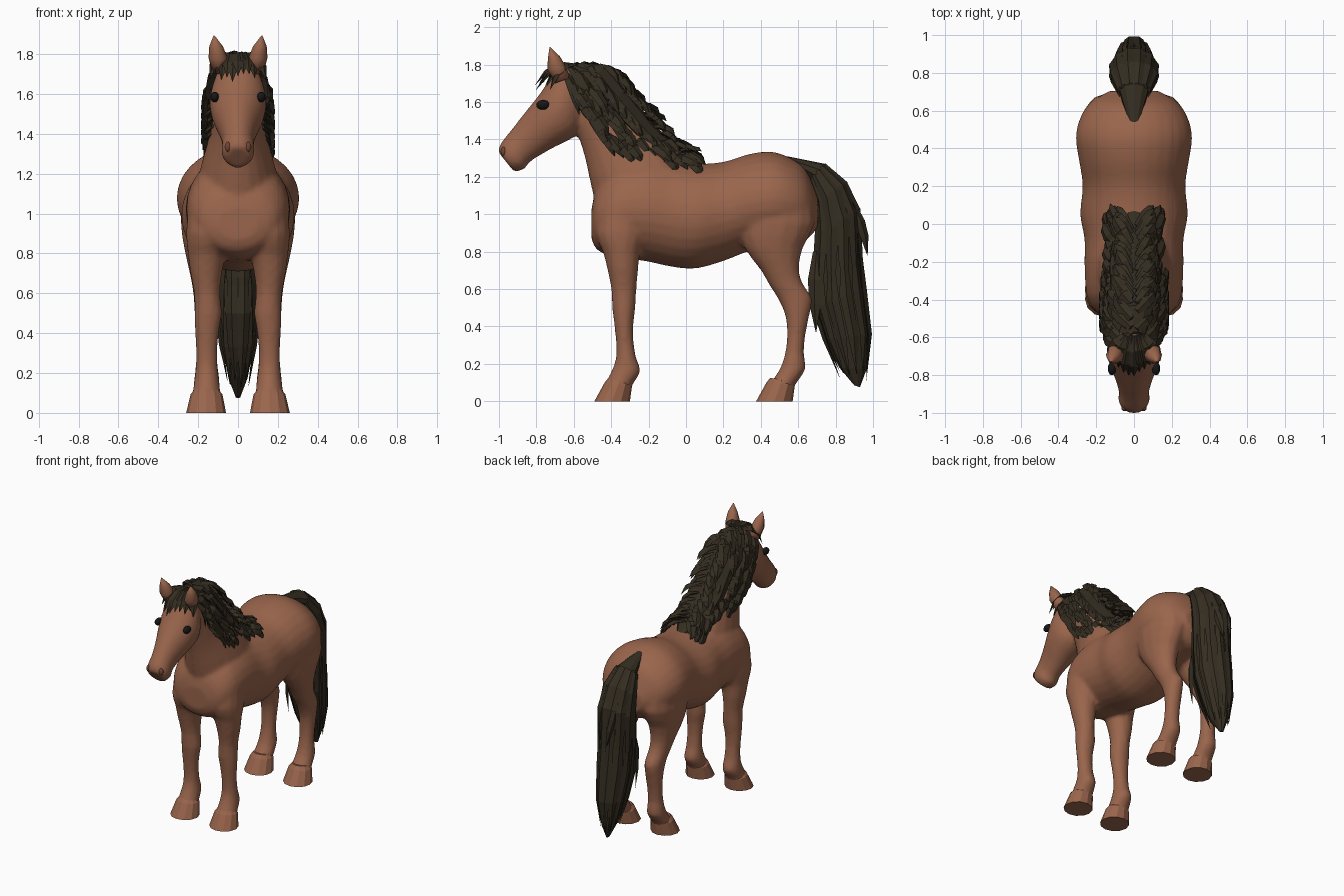
import bpy, bmesh, math, random
from mathutils import Vector

if "Cube" in bpy.data.objects:
    bpy.data.objects.remove(bpy.data.objects["Cube"])

random.seed(4)


def material(name, rgb):
    m = bpy.data.materials.new(name)
    m.diffuse_color = (*rgb, 1)
    m.use_nodes = True
    m.node_tree.nodes["Principled BSDF"].inputs["Base Color"].default_value = m.diffuse_color
    return m


COAT = material("chestnut_coat", (0.32, 0.13, 0.072))
HAIR = material("dark_hair", (0.034, 0.026, 0.015))
EYE = material("black_eye", (0.008, 0.008, 0.008))
NOSTRIL = material("dark_brown", (0.16, 0.06, 0.035))


def finish(bm, name, mat, smooth=True):
    bmesh.ops.recalc_face_normals(bm, faces=bm.faces[:])
    me = bpy.data.meshes.new(name)
    bm.to_mesh(me)
    bm.free()
    for p in me.polygons:
        p.use_smooth = smooth
    me.materials.append(mat)
    ob = bpy.data.objects.new(name, me)
    bpy.context.collection.objects.link(ob)
    return ob


def skin(bm, loops):
    """Bridge rings of points into a closed tube."""
    vs = [[bm.verts.new(p) for p in loop] for loop in loops]
    n = len(vs[0])
    for a, b in zip(vs, vs[1:]):
        for i in range(n):
            j = (i + 1) % n
            bm.faces.new((a[i], a[j], b[j], b[i]))
    bm.faces.new(vs[0][::-1])
    bm.faces.new(vs[-1])


def spline(rows, steps):
    """Catmull-Rom through rows of numbers."""
    out = []
    for i in range(len(rows) - 1):
        q = [rows[max(i - 1, 0)], rows[i], rows[i + 1], rows[min(i + 2, len(rows) - 1)]]
        for k in range(steps):
            t = k / steps
            out.append([0.5 * (2 * b + (c - a) * t + (2 * a - 5 * b + 4 * c - d) * t * t
                               + (3 * b - a - 3 * c + d) * t ** 3) for a, b, c, d in zip(*q)])
    return out + [list(rows[-1])]


def loft(bm, rows, sides=20, steps=1, mirror=1):
    """Rows: (y1, z1, y2, z2, half width, x centre); ends of the ring in the side plane."""
    loops = []
    for y1, z1, y2, z2, w, xc in spline(rows, steps):
        ring = []
        for k in range(sides):
            a = 2 * math.pi * k / sides
            c = math.cos(a) / 2
            ring.append(((xc + w * math.sin(a)) * mirror,
                         (y1 + y2) / 2 + c * (y1 - y2), (z1 + z2) / 2 + c * (z1 - z2)))
        loops.append(ring)
    skin(bm, loops)


def blade(bm, path, width, normal, thick=0.014):
    """Pointed lock of hair along a path, with a raised middle ridge."""
    path = [Vector(p) for p in path]
    side = (path[-1] - path[0]).cross(Vector(normal)).normalized()
    nrm = side.cross(path[-1] - path[0]).normalized()
    prof = (0.55, 1.0, 0.8, 0.04)
    skin(bm, [(p + side * width * f, p + nrm * thick * f, p - side * width * f, p - nrm * thick * f)
              for p, f in zip(path, prof)])


# Body parts fused into one continuous skin
bm = bmesh.new()
trunk = [(-.505, .87, 1.03, .10), (-.475, .81, 1.14, .19), (-.38, .77, 1.25, .25), (-.22, .75, 1.30, .262),
         (-.08, .72, 1.285, .262), (.05, .71, 1.27, .285), (.20, .75, 1.28, .272), (.33, .80, 1.32, .29),
         (.45, .82, 1.335, .308), (.55, .84, 1.305, .29), (.64, .86, 1.24, .235), (.705, .93, 1.10, .13)]
loft(bm, [(y, lo, y, hi, w, 0) for y, lo, hi, w in trunk], 28, 3)
neck = [(-.46, .95, .06, 1.20, .22, 0), (-.505, 1.14, -.06, 1.34, .185, 0), (-.54, 1.30, -.20, 1.50, .14, 0),
        (-.575, 1.42, -.34, 1.65, .115, 0), (-.61, 1.55, -.46, 1.76, .10, 0), (-.68, 1.68, -.56, 1.80, .085, 0)]
loft(bm, neck, 20, 3)
head = [(-.58, 1.80, -.52, 1.60, .08, 0), (-.66, 1.80, -.565, 1.45, .12, 0), (-.73, 1.72, -.61, 1.405, .143, 0),
        (-.785, 1.64, -.70, 1.36, .13, 0), (-.865, 1.54, -.78, 1.315, .098, 0),
        (-.935, 1.45, -.84, 1.275, .08, 0), (-.99, 1.38, -.865, 1.24, .084, 0), (-1.005, 1.335, -.92, 1.228, .062, 0)]
loft(bm, head, 20, 3)

# Leg rows: (z, front y, back y, half width, x centre)
front_leg = [(1.05, -.46, -.20, .10, .15), (.90, -.485, -.21, .112, .15), (.80, -.445, -.245, .098, .155),
             (.70, -.42, -.255, .08, .16), (.60, -.40, -.265, .066, .155), (.50, -.395, -.27, .07, .15),
             (.42, -.385, -.28, .062, .155), (.32, -.375, -.28, .054, .157), (.23, -.375, -.265, .056, .157),
             (.16, -.40, -.242, .064, .157), (.09, -.435, -.285, .072, .158), (.04, -.45, -.30, .08, .16)]
hind_leg = [(1.10, .28, .67, .13, .15), (.95, .27, .69, .132, .157), (.82, .31, .625, .105, .165),
            (.70, .40, .605, .078, .165), (.62, .445, .63, .068, .16), (.55, .49, .675, .064, .157),
            (.46, .53, .66, .06, .157), (.36, .54, .64, .054, .157), (.26, .53, .63, .054, .157),
            (.17, .50, .64, .064, .157), (.09, .445, .585, .072, .158), (.04, .42, .57, .08, .16)]
for s in (1, -1):
    for leg in (front_leg, hind_leg):
        loft(bm, [(f, z, b, z, w, x) for z, f, b, w, x in leg], 14, 2, s)
body = finish(bm, "body", COAT)
rm = body.modifiers.new("fuse", 'REMESH')
rm.mode = 'VOXEL'
rm.voxel_size = 0.014
rm.use_smooth_shade = True
sm = body.modifiers.new("soften", 'SMOOTH')
sm.factor = 0.5
sm.iterations = 5

# Hooves, ears, eyes and nostrils
for s, tag in ((1, "left"), (-1, "right")):
    for name, f, b in (("front_hoof", -.49, -.30), ("hind_hoof", .375, .57)):
        bm = bmesh.new()
        loft(bm, [(f, 0, b, 0, .10, .16), (f + .055, .10, b + .012, .085, .08, .158),
                  (f + .075, .125, b, .11, .06, .158)], 12, 1, s)
        finish(bm, f"{tag}_{name}", COAT, False)
    bm = bmesh.new()
    loft(bm, [(-.70, 1.70, -.62, 1.73, .035, .095), (-.742, 1.775, -.642, 1.79, .048, .10),
              (-.738, 1.835, -.675, 1.845, .034, .11), (-.73, 1.893, -.725, 1.893, .003, .12)], 8, 1, s)
    finish(bm, f"{tag}_ear", COAT)
    for name, pos, size, mat in (("eye", (.117, -.765, 1.585), (.022, .036, .026), EYE),
                                 ("nostril", (.05, -.975, 1.335), (.017, .016, .026), NOSTRIL)):
        bm = bmesh.new()
        bmesh.ops.create_uvsphere(bm, u_segments=12, v_segments=8, radius=1)
        for v in bm.verts:
            v.co = Vector((s * pos[0], pos[1], pos[2])) + Vector(v.co[i] * size[i] for i in range(3))
        finish(bm, f"{tag}_{name}", mat)

# Mane: padded crest covered with overlapping locks
bm = bmesh.new()
loft(bm, [(-.62, 1.76, -.57, 1.81, .06, 0), (-.53, 1.66, -.43, 1.80, .10, 0), (-.45, 1.54, -.32, 1.67, .125, 0),
          (-.31, 1.40, -.17, 1.48, .135, 0), (-.14, 1.27, 0, 1.31, .11, 0), (-.02, 1.25, .07, 1.27, .05, 0)], 10)
crest = spline([(-.60, 1.80), (-.43, 1.785), (-.33, 1.65), (-.18, 1.47), (-.02, 1.31)], 6)
N = len(crest) - 1
for i, (y, z) in enumerate(crest):
    t = i / N
    for s in (1, -1):
        for layer in range(4):
            if layer == 3 and not 0.2 < t < 0.75:
                continue
            off = 0.055 * layer * math.sin(math.pi * min(1, 0.1 + t * 0.9)) ** 0.8
            r = lambda k: random.uniform(-k, k)
            a = Vector((s * (.015 + .037 * layer), y - off + r(.015), z - off + r(.015)))
            d = Vector((s * (.085 - .015 * layer + r(.02)), .09 + .03 * t + r(.025),
                        -(.20 - .13 * t) + .05 * (layer == 0) + r(.03)))
            b = a + d
            b.x = s * min(abs(b.x), .165)
            n = Vector((s * (.5 + .3 * layer), .45, .5))
            bow = n.normalized() * .03
            blade(bm, [a, a.lerp(b, .35) + bow, a.lerp(b, .7) + bow * .8, b], .034, n)
finish(bm, "mane", HAIR, False)

# Forelock fanning over the brow
bm = bmesh.new()
for k in range(11):
    u = (k - 5) / 5
    a = Vector((u * .05, -.59, 1.80))
    b = Vector((u * .14, -.82 + .11 * abs(u) + random.uniform(-.02, .02), 1.685 + random.uniform(-.025, .025)))
    up = Vector((u * .01, -.01, .035))
    blade(bm, [a, a.lerp(b, .35) + up, a.lerp(b, .7) + up, b], .034, (u * .5, -.5, .8))
finish(bm, "forelock", HAIR, False)

# Tail: tapering core with long strands laid around it
bm = bmesh.new()
tail = [(.56, 1.27, .54, 1.31, .03, 0), (.66, 1.18, .74, 1.27, .08, 0), (.70, 1.05, .85, 1.17, .11, 0),
        (.70, .88, .92, 1.03, .12, 0), (.685, .68, .935, .80, .115, 0), (.685, .50, .955, .60, .105, 0),
        (.74, .33, .985, .36, .085, 0), (.82, .18, .965, .17, .05, 0), (.90, .085, .93, .075, .012, 0)]
loft(bm, tail, 10)
for k in range(12):
    ang = 2 * math.pi * (k + .5) / 12
    for start in (1, 2, 4):
        pts = []
        for row in tail[start:start + 4]:
            y1, z1, y2, z2, w, _ = row
            c = math.cos(ang) / 2
            pts.append((w * math.sin(ang) * 1.03, (y1 + y2) / 2 + c * (y1 - y2) * 1.02,
                        (z1 + z2) / 2 + c * (z1 - z2)))
        pts[-1] = (pts[-1][0] * 1.08, pts[-1][1], pts[-1][2] - random.uniform(0, .06))
        blade(bm, pts, .036, (math.sin(ang), -math.cos(ang), 0))
for s in (1, -1):
    blade(bm, [(s * .06, .70, .80), (s * .08, .69, .65), (s * .08, .69, .52), (s * .07, .695, .37)], .04, (s, -.3, 0))
    blade(bm, [(s * .05, .90, 1.04), (s * .05, .93, .96), (s * .04, .955, .88), (s * .03, .97, .78)], .03, (s, .5, 0))
finish(bm, "tail", HAIR, False)
